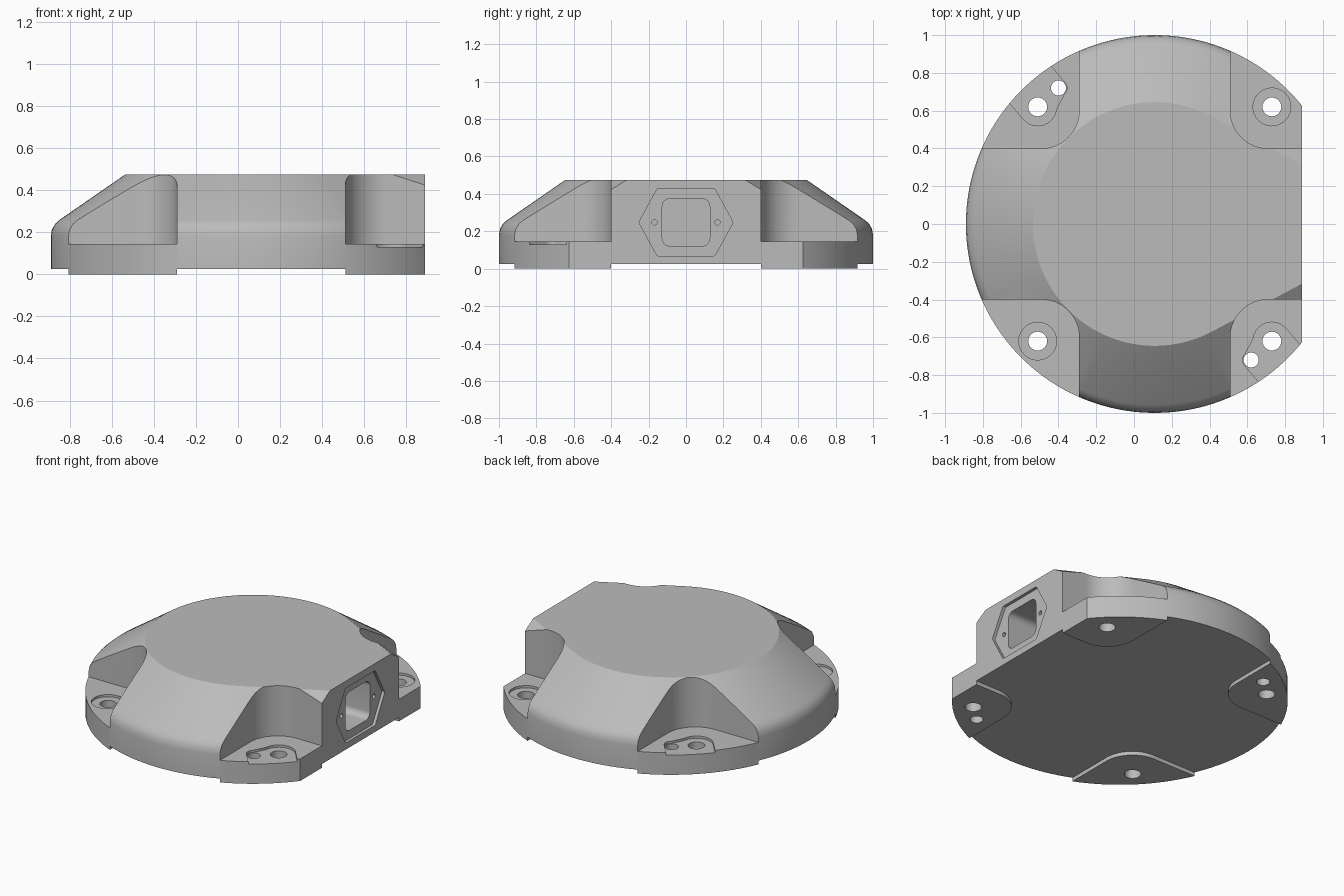
import bpy, bmesh
from math import cos, sin, radians, acos, degrees
from mathutils import Vector

CX = 0.11          # centre of the round body
FLAT = 0.78        # flat side, measured from the body centre
TOP, FLOOR, BASE = 0.475, 0.145, 0.025

cube = bpy.data.objects.get("Cube")
if cube:
    bpy.data.objects.remove(cube, do_unlink=True)

grey = bpy.data.materials.new("plain_grey")
grey.use_nodes = True
colour = (0.5, 0.5, 0.5, 1)
grey.diffuse_color = colour
grey.node_tree.nodes["Principled BSDF"].inputs["Base Color"].default_value = colour


def arc(cx, cy, r, a0, a1, n):
    return [(cx + r * cos(radians(a0 + (a1 - a0) * i / n)),
             cy + r * sin(radians(a0 + (a1 - a0) * i / n))) for i in range(n + 1)]


def loft(name, rings):
    """Closed solid through rings of 3D points."""
    bm = bmesh.new()
    loops = [[bm.verts.new(p) for p in ring] for ring in rings]
    n = len(loops[0])
    for a, b in zip(loops, loops[1:]):
        for i in range(n):
            j = (i + 1) % n
            bm.faces.new((a[i], a[j], b[j], b[i]))
    bm.faces.new(loops[0][::-1])
    bm.faces.new(loops[-1])
    bmesh.ops.recalc_face_normals(bm, faces=bm.faces)
    mesh = bpy.data.meshes.new(name)
    bm.to_mesh(mesh)
    bm.free()
    mesh.materials.append(grey)
    ob = bpy.data.objects.new(name, mesh)
    bpy.context.collection.objects.link(ob)
    return ob


def prism(name, pts, z0, z1, sx=1, sy=1):
    return loft(name, [[(CX + sx * x, sy * y, z) for x, y in pts] for z in (z0, z1)])


def side_prism(name, pts, depth):
    """Prism through the flat side, from (y, z) points."""
    x = CX + FLAT
    return loft(name, [[(a, y, z) for y, z in pts] for a in (x - depth, x + 0.1)])


def boolean(ob, cutter, operation="DIFFERENCE"):
    cutter.hide_render = True
    mod = ob.modifiers.new("cut", "BOOLEAN")
    mod.operation, mod.solver, mod.object = operation, "EXACT", cutter
    bpy.ops.object.select_all(action="DESELECT")
    bpy.context.view_layer.objects.active = ob
    ob.select_set(True)
    bpy.ops.object.modifier_apply(modifier=mod.name)
    bpy.data.objects.remove(cutter, do_unlink=True)


def finish(ob):
    bpy.ops.object.select_all(action="DESELECT")
    bpy.context.view_layer.objects.active = ob
    ob.select_set(True)
    bpy.ops.object.shade_smooth_by_angle(angle=radians(28))


# Housing: round shell whose sloped wall runs off tangentially to the flat side
def outline(r, z, tangent=62):
    y = (r - FLAT * cos(radians(tangent))) / sin(radians(tangent))
    pts = [(FLAT, y)] + arc(0, 0, r, tangent, 360 - tangent, 96) + [(FLAT, -y)]
    return [(CX + x, v, z) for x, v in pts]


profile = [(1, BASE), (1, 0.18), (0.995, 0.211), (0.98, 0.239), (0.958, 0.259), (0.645, TOP)]
housing = loft("housing", [outline(r, z) for r, z in profile])

# Corner pocket outline, shared by the housing cuts and the feet
pocket = [(0.4, 1.2), (1.2, 1.2), (1.2, 0.4)] + arc(0.6, 0.6, 0.2, 270, 180, 16)
edge = degrees(acos(FLAT))
disc = arc(0, 0, 1, edge, 360 - edge, 110)

# Open recess joining the main hole and the small side hole
hole, side_hole = (0.62, 0.62), (0.51, 0.72)
out = Vector((0.65, 0.76)) * 0.3
recess = arc(*hole, 0.1, -40, -132, 16) + arc(*side_hole, 0.045, 228, 140, 12)
recess = [tuple(Vector(recess[0]) + out)] + recess + [tuple(Vector(recess[-1]) + out)]

for sx, end in ((1, "left"), (-1, "right")):
    for sy, face in ((1, "back"), (-1, "front")):
        boolean(housing, prism("cutter", pocket, -0.1, 0.6, sx, sy))

        # Mounting foot
        foot = prism(f"foot_{face}_{end}", disc, 0, FLOOR)
        boolean(foot, prism("cutter", pocket, -0.1, 0.6, sx, sy), "INTERSECT")
        boolean(foot, prism("cutter", arc(*hole, 0.1, 0, 348.75, 31), FLOOR - 0.015, 0.3, sx, sy))
        if sx != sy:
            boolean(foot, prism("cutter", recess, FLOOR - 0.015, 0.3, sx, sy))
            boolean(foot, prism("cutter", arc(*side_hole, 0.04, 0, 345, 23), -0.1, 0.3, sx, sy))
        boolean(foot, prism("cutter", arc(*hole, 0.05, 0, 345, 23), -0.1, 0.3, sx, sy))
        finish(foot)

# Socket in the flat side: hexagonal recess, rounded opening, two screw holes
MID = 0.248
hexagon = []
for y, z, a in ((0.235, 0, 0), (0.145, 0.165, 60), (-0.145, 0.165, 120),
                (-0.235, 0, 180), (-0.145, -0.165, 240), (0.145, -0.165, 300)):
    hexagon += arc(y, MID + z, 0.015, a - 30, a + 30, 4)
boolean(housing, side_prism("cutter", hexagon, 0.02))

opening = []
for y, z, a in ((1, 1, 0), (-1, 1, 90), (-1, -1, 180), (1, -1, 270)):
    opening += arc(0.085 * y, MID + 0.085 * z, 0.042, a, a + 90, 8)
boolean(housing, side_prism("cutter", opening, 0.45))

for y in (-0.168, 0.168):
    boolean(housing, side_prism("cutter", arc(y, MID, 0.014, 0, 337.5, 15), 0.08))
finish(housing)
